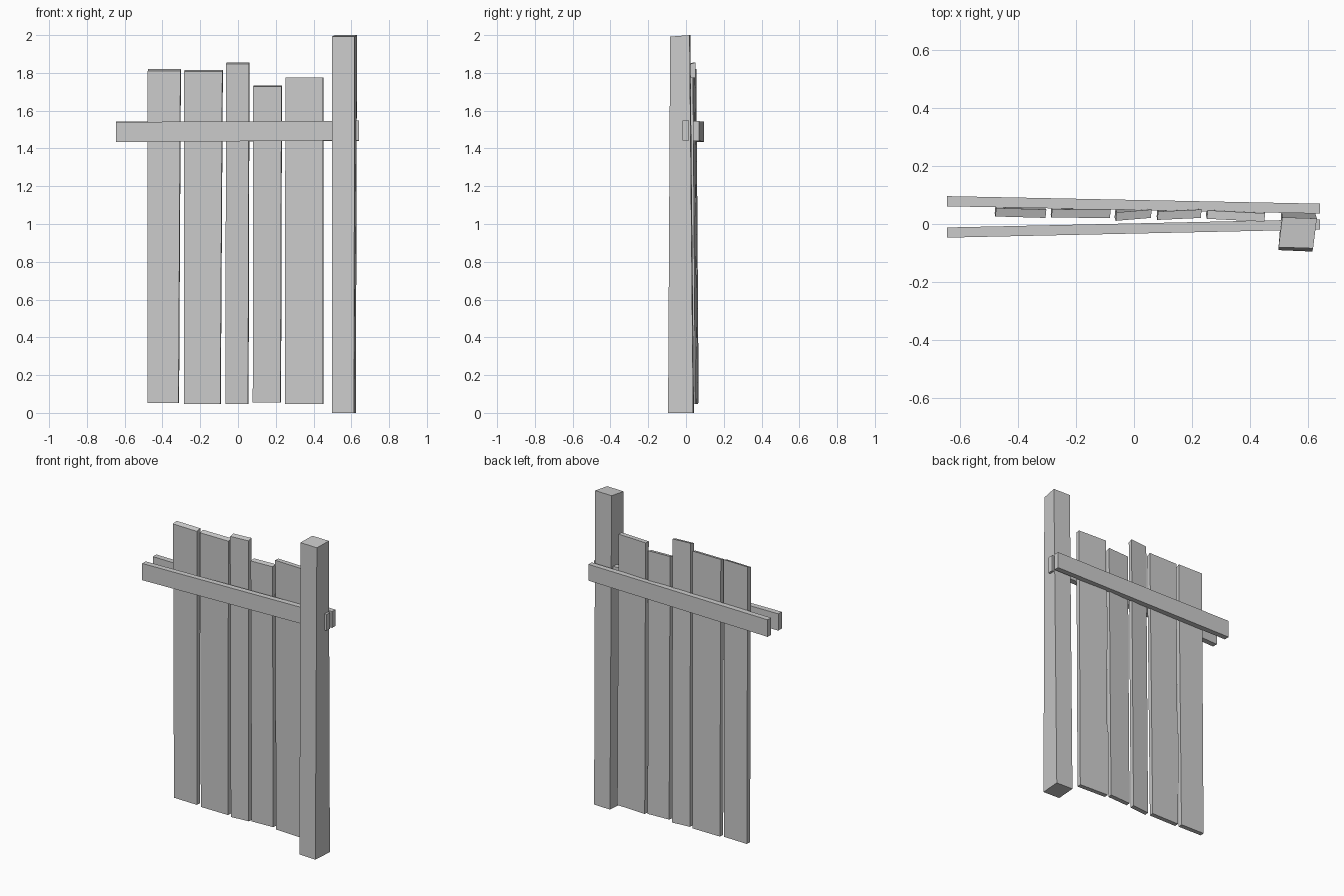
import bpy


def board(name, bottom, top, z0, z1, slope=0.0):
    """Upright timber; each end is (x left, x right, y front left, y front right, depth, back skew)."""
    verts = []
    for (xl, xr, yl, yr, d, skew), z, s in ((bottom, z0, 0.0), (top, z1, slope)):
        verts += [(xl, yl, z - s), (xr, yr, z - s),
                  (xr + skew, yr + d, z), (xl + skew, yl + d, z)]
    return hexa(name, verts)


def rail(name, left, right):
    """Horizontal timber; each end is (x, y front, y back, z low, z high)."""
    verts = []
    for x, y0, y1, z0, z1 in (left, right):
        verts += [(x, y0, z0), (x, y0, z1), (x, y1, z1), (x, y1, z0)]
    return hexa(name, verts)


def hexa(name, verts):
    faces = [(3, 2, 1, 0), (4, 5, 6, 7)]
    faces += [(i, (i + 1) % 4, (i + 1) % 4 + 4, i + 4) for i in range(4)]
    mesh = bpy.data.meshes.new(name)
    mesh.from_pydata(verts, [], faces)
    mesh.update()
    obj = bpy.data.objects.new(name, mesh)
    bpy.context.collection.objects.link(obj)
    return obj


# Uneven planks: bottom x range, top x range, bottom z, top z, front y left/right, end slope
planks = [
    (-0.48, -0.315, -0.478, -0.305, 0.053, 1.82, 0.026, 0.021, 0.010),
    (-0.287, -0.094, -0.285, -0.083, 0.047, 1.815, 0.022, 0.021, 0.008),
    (-0.067, 0.053, -0.063, 0.058, 0.046, 1.855, 0.011, 0.021, 0.008),
    (0.078, 0.225, 0.080, 0.230, 0.055, 1.733, 0.014, 0.021, 0.006),
    (0.248, 0.450, 0.251, 0.449, 0.047, 1.776, 0.018, 0.008, 0.0),
]
for i, (a, b, c, d, z0, z1, yl, yr, s) in enumerate(planks, 1):
    board(f"plank_{i}",
          (a, b, yl + 0.012, yr + 0.012, 0.029, 0.003),
          (c, d, yl, yr, 0.029, 0.003), z0, z1, s)

# Gate post, slightly twisted and leaning
board("post", (0.498, 0.614, -0.090, -0.095, 0.133, 0.010),
      (0.498, 0.617, -0.080, -0.084, 0.103, 0.013), 0.0, 2.0, 0.008)

# Rails either side of the planks
rail("front_rail", (-0.645, -0.047, -0.012, 1.433, 1.540),
     (0.641, -0.019, 0.016, 1.443, 1.547))
rail("back_rail", (-0.645, 0.061, 0.096, 1.434, 1.543),
     (0.641, 0.036, 0.070, 1.440, 1.544))
